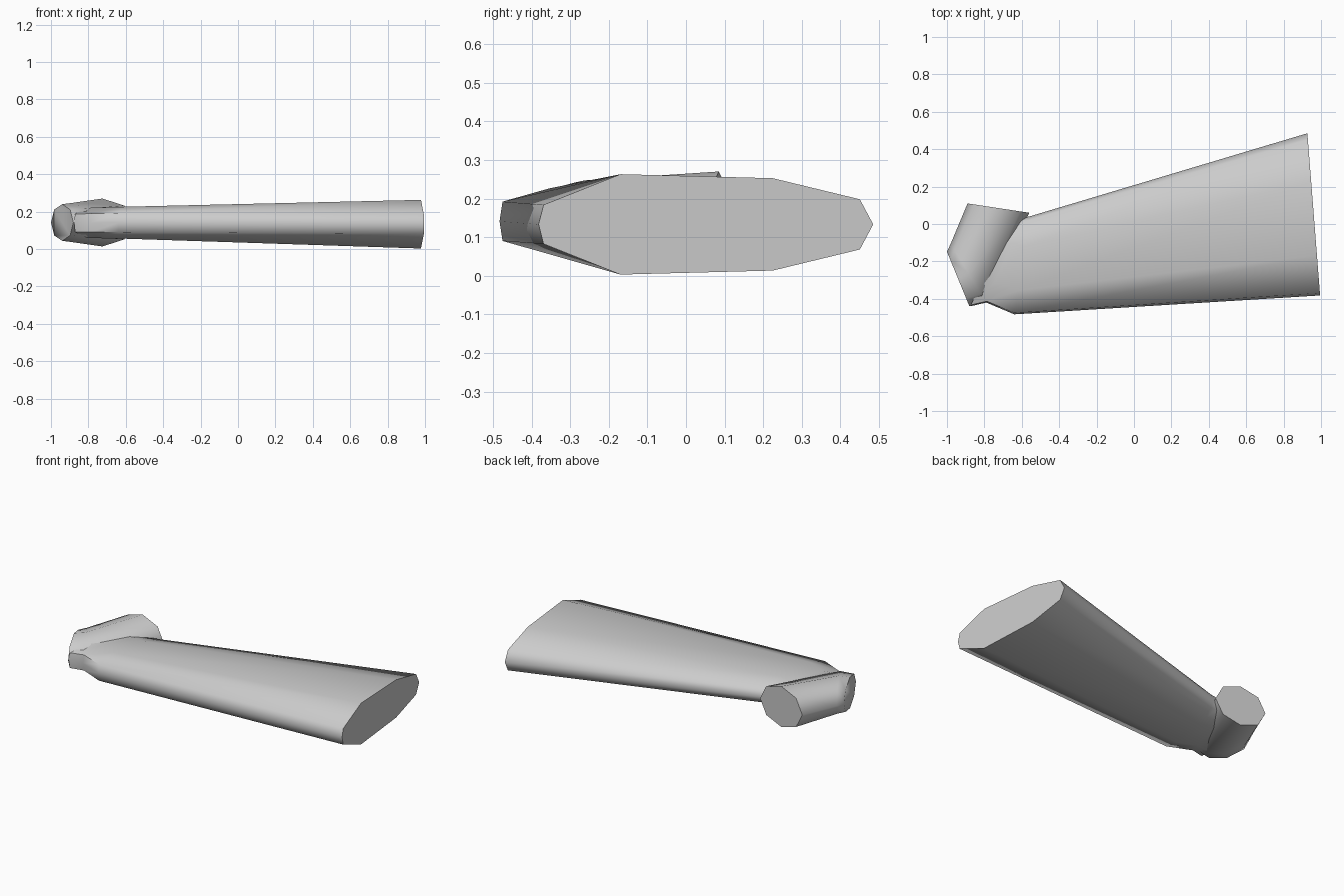
import bpy, bmesh, math
from mathutils import Vector

if "Cube" in bpy.data.objects:
    bpy.data.objects.remove(bpy.data.objects["Cube"], do_unlink=True)

grey = bpy.data.materials.new("light grey")
grey.use_nodes = True
COLOUR = (0.6, 0.6, 0.6, 1)
grey.diffuse_color = COLOUR
grey.node_tree.nodes["Principled BSDF"].inputs["Base Color"].default_value = COLOUR


def ring(front, back, mid_z, half, upper):
    """Closed section: upper half as (fraction, height), mirrored below."""
    profile = upper + [(u, -h) for u, h in reversed(upper[1:-1])]
    a, b = Vector((*front, mid_z)), Vector((*back, mid_z))
    return [a.lerp(b, u) + Vector((0, 0, h * half)) for u, h in profile]


def loft(name, rings):
    """Skin the rings, cap both ends and shade smooth."""
    bm = bmesh.new()
    loops = [[bm.verts.new(p) for p in r] for r in rings]
    for one, two in zip(loops, loops[1:]):
        for i in range(len(one)):
            bm.faces.new((one[i - 1], one[i], two[i], two[i - 1]))
    bm.faces.new(loops[0])
    bm.faces.new(loops[-1])
    bmesh.ops.recalc_face_normals(bm, faces=bm.faces)
    mesh = bpy.data.meshes.new(name)
    bm.to_mesh(mesh)
    bm.free()
    mesh.materials.append(grey)
    obj = bpy.data.objects.new(name, mesh)
    bpy.context.collection.objects.link(obj)
    bpy.ops.object.select_all(action="DESELECT")
    obj.select_set(True)
    bpy.context.view_layer.objects.active = obj
    bpy.ops.object.shade_smooth_by_angle(angle=math.radians(60))


def blade(nose):
    return [(0, 0), (0.015, nose), (0.245, 1), (0.7, 0.92), (0.96, 0.5), (1, 0)]


octagon = [((1 - math.cos(t)) / 2, math.sin(t))
           for t in (math.pi * i / 4 for i in range(5))]

# Long tapered arm, rooted inside the knuckle
loft("arm", [
    ring((-0.875, -0.44), (-0.67, 0.03), 0.14, 0.08, blade(0.6)),
    ring((-0.79, -0.42), (-0.59, 0.035), 0.14, 0.082, blade(0.6)),
    ring((-0.64, -0.483), (-0.56, 0.04), 0.141, 0.085, blade(0.6)),
    ring((0.995, -0.382), (0.927, 0.485), 0.133, 0.13, blade(0.39)),
])

# Bent eight-sided knuckle with flat ends
loft("knuckle", [
    ring((-0.56, 0.06), (-0.89, 0.11), 0.142, 0.128, octagon),
    ring((-0.79, -0.42), (-0.98, -0.105), 0.142, 0.105, octagon),
    ring((-0.88, -0.44), (-1.0, -0.148), 0.142, 0.098, octagon),
])
